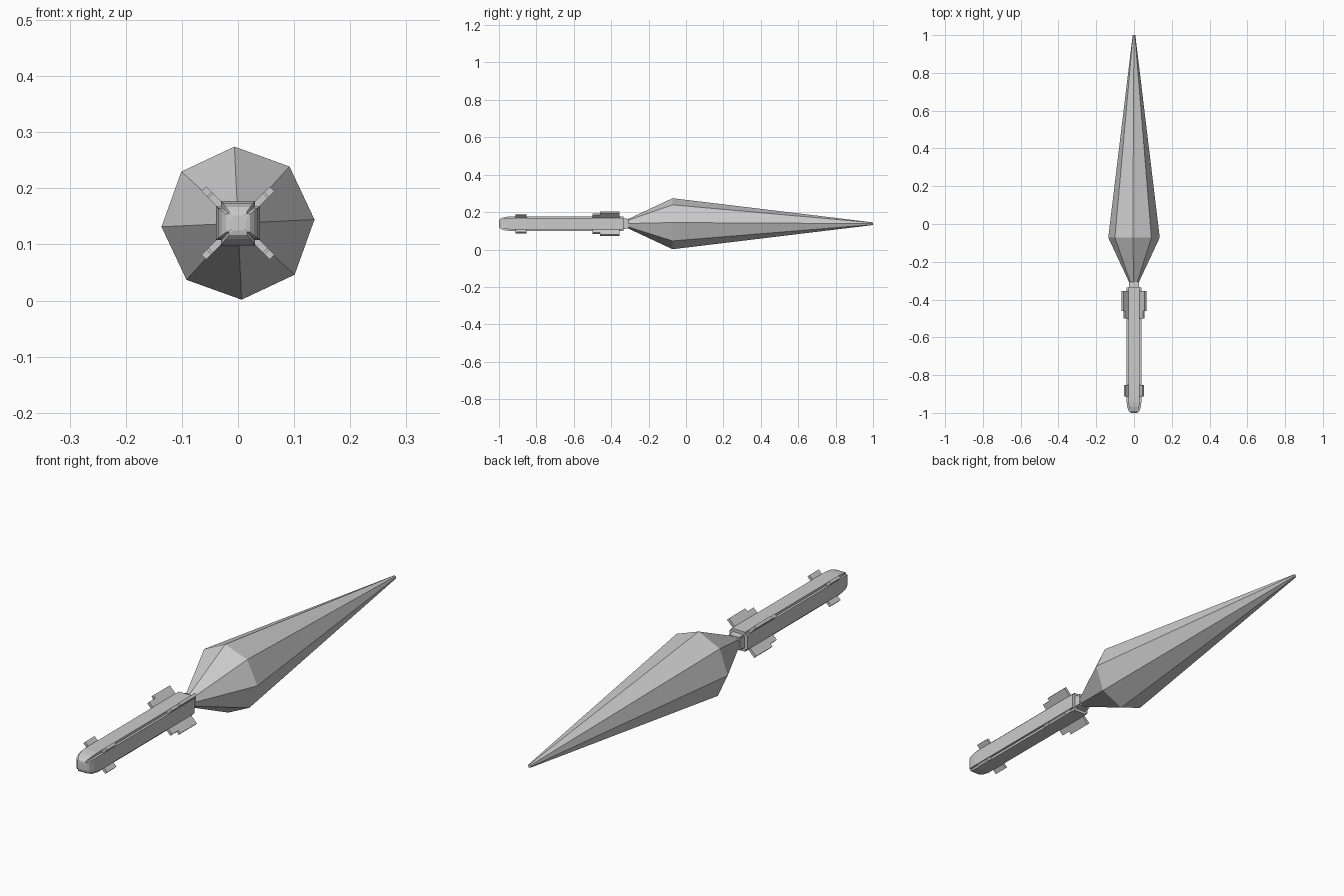
import bpy, bmesh, math

if "Cube" in bpy.data.objects:
    bpy.data.objects.remove(bpy.data.objects["Cube"])

CZ = 0.138  # height of the long axis


def loft(name, rings):
    """Skin a list of (y, [(x, z), ...]) sections and cap both ends."""
    bm = bmesh.new()
    loops = [[bm.verts.new((x, y, CZ + z)) for x, z in pts] for y, pts in rings]
    n = len(loops[0])
    for a, b in zip(loops, loops[1:]):
        for i in range(n):
            j = (i + 1) % n
            bm.faces.new((a[i], a[j], b[j], b[i]))
    bm.faces.new(loops[0])
    bm.faces.new(loops[-1])
    bmesh.ops.recalc_face_normals(bm, faces=bm.faces)
    mesh = bpy.data.meshes.new(name)
    bm.to_mesh(mesh)
    bm.free()
    obj = bpy.data.objects.new(name, mesh)
    bpy.context.collection.objects.link(obj)
    return obj


def octagon(r):
    return [(r * math.cos(math.radians(2.7 + 45 * i)),
             r * math.sin(math.radians(2.7 + 45 * i))) for i in range(8)]


def notched(h, k=0.76):
    """Square of half width h with a step cut out of each corner."""
    c = h * k
    pts = []
    for q in range(4):
        s, t = [(1, 0), (0, 1), (-1, 0), (0, -1)][q]
        for x, z in ((h, -c), (h, c), (c, c)):
            pts.append((x * s - z * t, x * t + z * s))
    return pts


def fin(name, angle, r0, r1, y0, y1, half=0.006):
    """Flat radial plate standing on a corner of the shaft."""
    ca, sa = math.cos(angle), math.sin(angle)
    pts = [(r * ca - w * sa, r * sa + w * ca)
           for r, w in ((r0, -half), (r1, -half), (r1, half), (r0, half))]
    loft(name, [(y0, pts), (y1, pts)])


# Faceted head
loft("spear_head", [(-0.31, octagon(0.025)), (-0.072, octagon(0.1365)),
                    (1.0, octagon(0.007))])

# Notched shaft with rounded butt
loft("shaft", [(-1.0, notched(0.0134)), (-0.998, notched(0.021)),
               (-0.99, notched(0.0286)), (-0.97, notched(0.0355)),
               (-0.94, notched(0.0395)), (-0.335, notched(0.0395))])

# Neck collar
loft("neck", [(-0.337, notched(0.028, 0.85)), (-0.308, notched(0.026, 0.85))])

# Diagonal fins: stepped pair near the neck and small ones near the butt
for i in range(4):
    a = math.radians(45 + 90 * i)
    fin(f"front_fin_{i}", a, 0.03, 0.086, -0.46, -0.355)
    fin(f"front_fin_step_{i}", a, 0.03, 0.073, -0.5, -0.46)
    fin(f"rear_fin_{i}", a, 0.03, 0.069, -0.912, -0.852)
